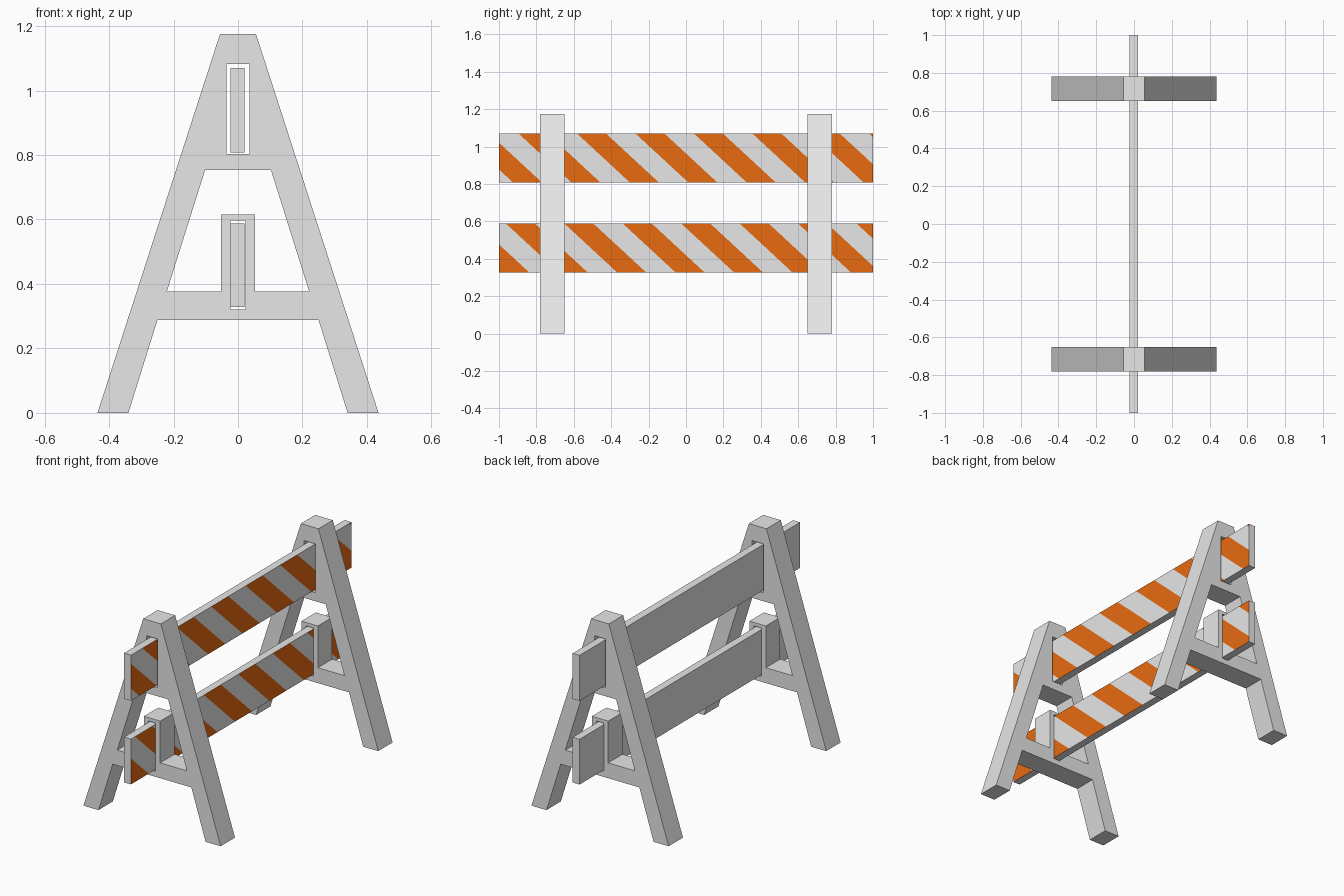
import bpy, bmesh
from math import pi
from mathutils import Vector

if "Cube" in bpy.data.objects:
    bpy.data.objects.remove(bpy.data.objects["Cube"])


def material(name, rgb):
    m = bpy.data.materials.new(name)
    m.diffuse_color = (*rgb, 1)
    m.use_nodes = True
    m.node_tree.nodes["Principled BSDF"].inputs["Base Color"].default_value = m.diffuse_color
    return m


grey = material("light_grey", (0.8, 0.8, 0.8))
orange = material("safety_orange", (0.8, 0.145, 0.005))


def mirrored(half):
    """Close a right-hand half outline with its mirror image across x = 0."""
    return half + [(-x, z) for x, z in reversed(half)]


# A-frame side: outline plus holes
outlines = [
    mirrored([(0.25, 0.288), (0.34, 0), (0.436, 0), (0.056, 1.175)]),
    mirrored([(0.036, 0.803), (0.036, 1.083)]),                       # upper slot
    mirrored([(0.052, 0.616), (0.052, 0.376), (0.221, 0.376), (0.102, 0.754)]),
    mirrored([(0.023, 0.32), (0.023, 0.597)]),                        # lower slot
]
curve = bpy.data.curves.new("a_frame_profile", 'CURVE')
curve.dimensions = '2D'
curve.fill_mode = 'BOTH'
curve.extrude = 0.065
for pts in outlines:
    s = curve.splines.new('POLY')
    s.points.add(len(pts) - 1)
    for p, (x, z) in zip(s.points, pts):
        p.co = (x, z, 0, 1)
    s.use_cyclic_u = True
helper = bpy.data.objects.new("a_frame_helper", curve)
bpy.context.collection.objects.link(helper)
bpy.context.view_layer.update()
frame_mesh = bpy.data.meshes.new_from_object(helper)
bpy.data.objects.remove(helper)
bm = bmesh.new()
bm.from_mesh(frame_mesh)
bmesh.ops.remove_doubles(bm, verts=bm.verts, dist=1e-5)
bmesh.ops.recalc_face_normals(bm, faces=bm.faces)
for f in bm.faces:
    f.smooth = False
bm.to_mesh(frame_mesh)
bm.free()
frame_mesh.materials.clear()
frame_mesh.materials.append(grey)
for name, y in (("front_a_frame", -0.715), ("back_a_frame", 0.715)):
    ob = bpy.data.objects.new(name, frame_mesh)
    ob.location.y = y
    ob.rotation_euler.x = pi / 2
    bpy.context.collection.objects.link(ob)

PERIOD, WIDTH, SLOPE = 0.3125, 0.155, 1.08   # stripe spacing, width, y shift per height


def plank(name, z0, z1, start):
    """Board with diagonal stripes cut into its +x face; start = y of a stripe at the top."""
    bm = bmesh.new()
    bmesh.ops.create_cube(bm, size=1)
    for v in bm.verts:
        v.co = (v.co.x * 0.044 - 0.002, v.co.y * 2, (z0 + z1) / 2 + v.co.z * (z1 - z0))
    for k in range(-6, 8):
        for edge in (0, WIDTH):
            bmesh.ops.bisect_plane(bm, geom=bm.verts[:] + bm.edges[:] + bm.faces[:],
                                   plane_co=Vector((0, start + k * PERIOD + edge, z1)),
                                   plane_no=Vector((0, 1, SLOPE)))
    bm.normal_update()
    for f in bm.faces:
        c = f.calc_center_median()
        phase = (c.y - (z1 - c.z) * SLOPE - start) % PERIOD
        f.material_index = int(f.normal.x > 0.5 and phase < WIDTH)
    mesh = bpy.data.meshes.new(name)
    bm.to_mesh(mesh)
    bm.free()
    mesh.materials.append(grey)
    mesh.materials.append(orange)
    bpy.context.collection.objects.link(bpy.data.objects.new(name, mesh))


# Striped boards
plank("upper_board", 0.808, 1.07, -0.583)
plank("lower_board", 0.328, 0.588, -0.65)
